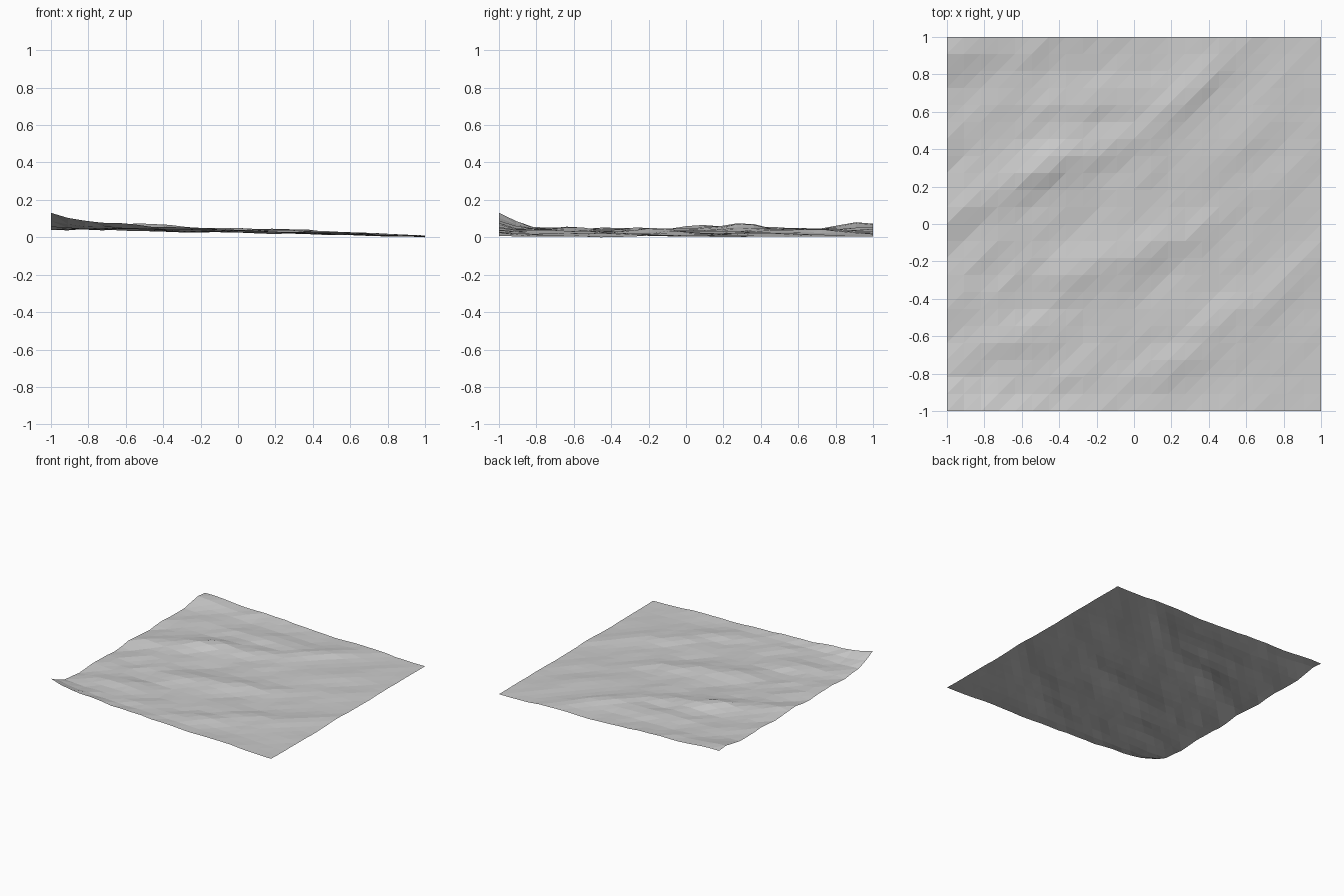
import bpy
import bmesh
from math import cos, sin, exp, radians
from mathutils import Vector, noise

cube = bpy.data.objects.get("Cube")
if cube:
    bpy.data.objects.remove(cube, do_unlink=True)

CELLS = 22

# Ridges: centre x, centre y, heading in degrees, half length, half width, height
RIDGES = [
    (-1.0, -1.05, -2, 0.60, 0.14, 0.058),   # upturned front corner
    (-1.0, -1.0, 45, 0.11, 0.11, 0.036),
    (0.35, -1.03, 0, 0.75, 0.12, 0.012),    # raised front edge
    (-0.98, 0.93, 20, 0.25, 0.15, 0.036),   # rounded back corner
    (-0.48, 0.31, 25, 0.18, 0.09, 0.040),   # highest inner crest
    (-0.15, 0.40, 15, 0.25, 0.09, 0.016),
    (-0.15, 0.68, 5, 0.25, 0.08, 0.018),
    (0.28, 0.70, 42, 0.36, 0.09, 0.024),
    (-0.85, 0.10, 40, 0.22, 0.09, 0.020),
    (-0.30, -0.24, 25, 0.22, 0.10, 0.020),
    (0.12, -0.12, 20, 0.28, 0.10, 0.020),
    (-0.64, -0.61, 20, 0.20, 0.09, 0.022),
    (0.42, -0.52, 20, 0.25, 0.09, 0.016),
    (0.82, -0.30, 45, 0.30, 0.08, 0.011),
    (-0.35, -0.80, 10, 0.25, 0.08, 0.014),
    (0.15, -0.76, 20, 0.25, 0.08, 0.016),
    (0.65, 0.55, 45, 0.40, 0.10, 0.010),
    (-0.50, 0.95, 10, 0.35, 0.12, 0.014),
]


def ridge(x, y, cx, cy, heading, length, width, height):
    a = radians(heading)
    dx, dy = x - cx, y - cy
    along = (dx * cos(a) + dy * sin(a)) / length
    across = (dy * cos(a) - dx * sin(a)) / width
    return height * exp(-along * along - across * across)


def ground_height(x, y):
    slope = 0.034 - 0.021 * x + 0.003 * (1 - x * x)
    # Streaky bumps, stretched along the diagonal and fading downhill
    bumps = noise.noise(Vector(((x + y) * 2.0, (y - x) * 4.5, 3.7)))
    bumps += 0.5 * noise.noise(Vector((x * 5 + y * 2, (y - x) * 8, 8.2)))
    strength = 0.010 - 0.004 * x
    return slope + bumps * strength + sum(ridge(x, y, *r) for r in RIDGES)


# Terrain sheet, each cell split along the same diagonal
bm = bmesh.new()
steps = range(CELLS + 1)
grid = []
for i in steps:
    x = 2 * i / CELLS - 1
    column = []
    for j in steps:
        y = 2 * j / CELLS - 1
        column.append(bm.verts.new((x, y, ground_height(x, y))))
    grid.append(column)

for i in range(CELLS):
    for j in range(CELLS):
        a, b = grid[i][j], grid[i + 1][j]
        c, d = grid[i + 1][j + 1], grid[i][j + 1]
        bm.faces.new((a, b, c))
        bm.faces.new((a, c, d))

# Rest the lowest point on the floor
lowest = min(v.co.z for v in bm.verts)
bmesh.ops.translate(bm, verts=bm.verts, vec=(0, 0, -lowest))

mesh = bpy.data.meshes.new("terrain")
bm.to_mesh(mesh)
bm.free()

# Plain mid grey
grey = bpy.data.materials.new("plain_grey")
grey.use_nodes = True
colour = (0.6, 0.6, 0.6, 1)
grey.diffuse_color = colour
for node in grey.node_tree.nodes:
    if node.type == "BSDF_PRINCIPLED":
        node.inputs["Base Color"].default_value = colour
mesh.materials.append(grey)

terrain = bpy.data.objects.new("terrain", mesh)
bpy.context.collection.objects.link(terrain)
